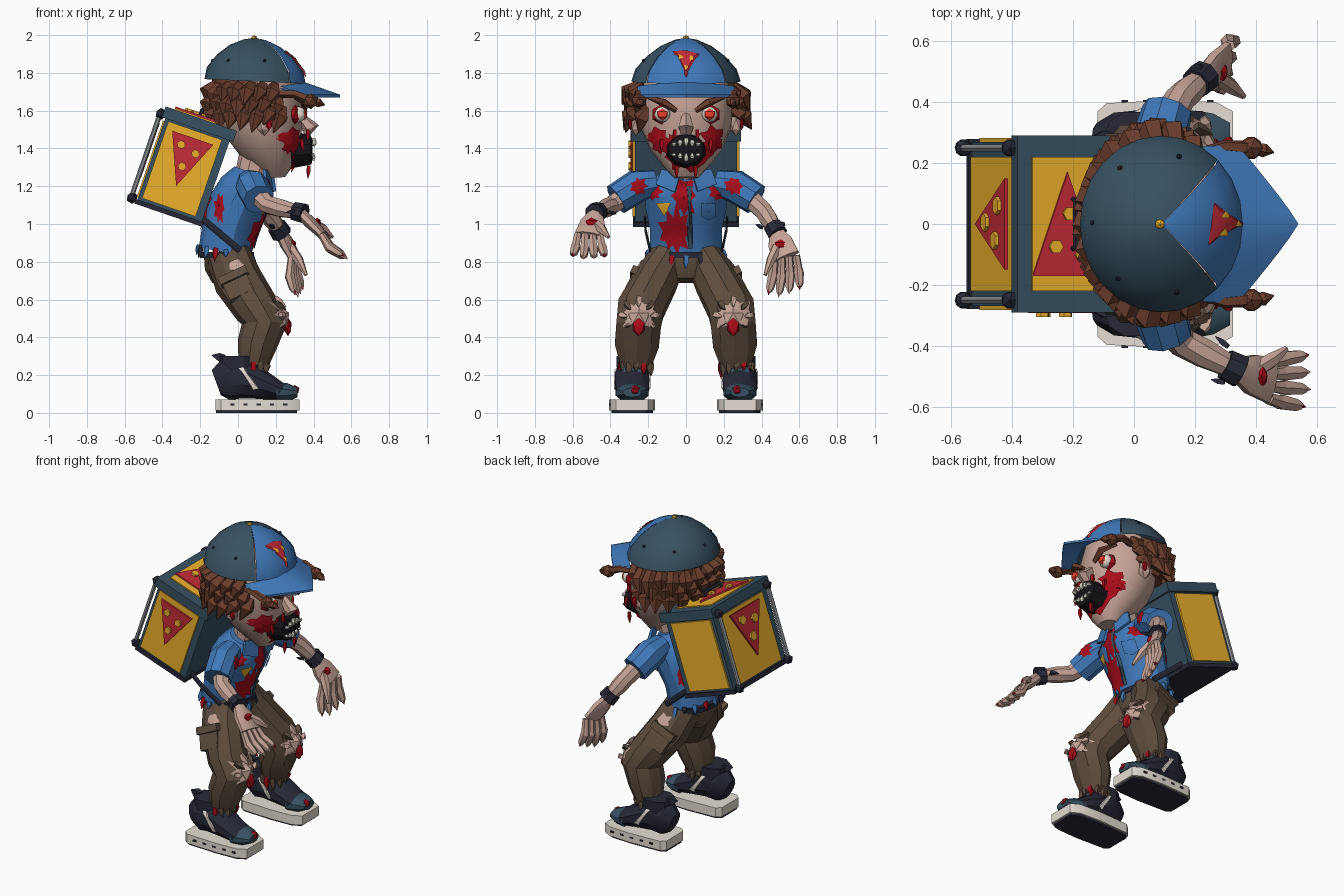
import bpy, bmesh, random
from math import sin, cos, pi, radians
from mathutils import Vector as V, Matrix
from mathutils.bvhtree import BVHTree

if "Cube" in bpy.data.objects:
    bpy.data.objects.remove(bpy.data.objects["Cube"])
random.seed(4)
rnd = random.uniform
HEX = dict(skin='C4A195', blue='4278B8', teal='3A5262', yellow='EDB030', red='C4303A', blood='A81420', hair='6B4030',
           pants='5E4E40', navy='2B2D3A', white='E4DDD2', black='1C1A1E', eye='E8402C', grey='8A8F92')
MATS = {}
for k, h in HEX.items():
    MATS[k] = bpy.data.materials.new(k)
    MATS[k].diffuse_color = [(int(h[i:i + 2], 16) / 255) ** 2.2 for i in (0, 2, 4)] + [1]

def mesh(name, verts, faces, col):
    me = bpy.data.meshes.new(name)
    me.from_pydata([tuple(v) for v in verts], [], faces)
    bm = bmesh.new(); bm.from_mesh(me)
    bmesh.ops.recalc_face_normals(bm, faces=bm.faces)
    bm.to_mesh(me); bm.free()
    me.materials.append(MATS[col])
    ob = bpy.data.objects.new(name, me)
    bpy.context.collection.objects.link(ob)
    return ob

def tube(name, pts, radii, n, col, side=(0, 1, 0)):
    P, vs, s = [V(p) for p in pts], [], V(side)
    for i, p in enumerate(P):
        t = (P[min(i + 1, len(P) - 1)] - P[max(i - 1, 0)]).normalized()
        a = (s - t * s.dot(t)).normalized(); b = t.cross(a)
        ra, rb = radii[i] if isinstance(radii[i], tuple) else (radii[i],) * 2
        vs += [p + a * ra * cos(2 * pi * (k + .5) / n) + b * rb * sin(2 * pi * (k + .5) / n) for k in range(n)]
    fs = [(i * n + k, i * n + (k + 1) % n, (i + 1) * n + (k + 1) % n, (i + 1) * n + k) for i in range(len(P) - 1) for k in range(n)]
    return mesh(name, vs, fs + [tuple(range(n)), tuple(range(len(vs) - n, len(vs)))], col)

def spike(name, a, b, r, col, n=5):
    a, b = V(a), V(b)
    side = (1, .2, .1) if abs((b - a).normalized().x) < .8 else (0, 1, 0)
    return tube(name, [a, a.lerp(b, .45), b], [r * .8, r, .002], n, col, side)

def plate(name, pts, M, th, col):
    n = len(pts)
    vs = [M @ V((x, y, z)) for z in (0, th) for x, y in pts]
    return mesh(name, vs, [tuple(range(n)), tuple(range(n, 2 * n))] + [(k, (k + 1) % n, n + (k + 1) % n, n + k) for k in range(n)], col)

def box(name, c, d, col, M=Matrix()):
    x, y = d[0] / 2, d[1] / 2
    return plate(name, [(-x, -y), (x, -y), (x, y), (-x, y)], M @ Matrix.Translation(V(c) - V((0, 0, d[2] / 2))), d[2], col)

def ball(name, c, r, col, sub=1, scale=(1, 1, 1)):
    bm = bmesh.new(); bmesh.ops.create_icosphere(bm, subdivisions=sub, radius=r)
    vs = [V(c) + V([a * b for a, b in zip(v.co, scale)]) for v in bm.verts]
    fs = [[v.index for v in f.verts] for f in bm.faces]; bm.free()
    return mesh(name, vs, fs, col)

def frame(M, o, ex, ey):
    ex, ey = V(ex), V(ey)
    return M @ Matrix.Translation(V(o)) @ Matrix((ex, ey, ex.cross(ey))).transposed().to_4x4()

def decal(name, target, d, pts, col, off=.007):  # patch projected on a part along d
    tree = BVHTree.FromPolygons([v.co for v in target.data.vertices], [p.vertices[:] for p in target.data.polygons])
    d, n, vs = V(d), len(pts), []
    c = (sum(p[0] for p in pts) / n, sum(p[1] for p in pts) / n)
    for t in (1, .66, .33, .02):
        for u, v in pts:
            u, v = c[0] + (u - c[0]) * t, c[1] + (v - c[1]) * t
            o = V((0, u, v)) if d.x else V((u, 0, v))
            hit = tree.ray_cast(o + d * 2, -d)[0] or tree.find_nearest(o + d * .3)[0]
            vs.append(hit + d * off)
    return mesh(name, vs, [(i * n + k, i * n + (k + 1) % n, (i + 1) * n + (k + 1) % n, (i + 1) * n + k) for i in range(3) for k in range(n)], col)

def splat(u, v, ru, rv, n=14):
    return [(u + ru * r * cos(2 * pi * k / n), v + rv * r * sin(2 * pi * k / n)) for k in range(n) for r in [rnd(.55, .8) if k % 2 else rnd(.85, 1.15)]]

def slice_sign(name, M, w, h):  # wedge with toppings, tip along -y
    plate(name, [(-w / 2, h / 2), (0, -h / 2), (w / 2, h / 2)], M, .012, 'red')
    for x, y in ((-.2, .3), (.18, .22), (-.02, -.1)):
        plate(name + '_topping', [(x * w + .1 * w * cos(k * pi / 3), y * h + .1 * w * sin(k * pi / 3)) for k in range(6)], M, .024, 'yellow')

# head and neck
tube('neck', [(.06, 0, 1.2), (.12, 0, 1.42)], [.09, .1], 10, 'skin')
head = tube('head', [(.2, 0, 1.245), (.195, 0, 1.31), (.175, 0, 1.4), (.135, 0, 1.52), (.12, 0, 1.64), (.1, 0, 1.78)],
            [(.065, .05), (.125, .11), (.195, .165), (.245, .212), (.255, .222), (.22, .21)], 14, 'skin')
decal('mouth_blood', head, (1, 0, 0), splat(0, 1.37, .16, .11, 18), 'blood', .02)
tube('nose', [(.32, 0, 1.58), (.385, 0, 1.51), (.35, 0, 1.48)], [.02, .045, .03], 6, 'skin')
tube('open_mouth', [(.28, 0, 1.39), (.385, 0, 1.395), (.395, 0, 1.395)], [(.11, .095), (.095, .08), (.07, .05)], 10, 'black')
for k in range(5):
    y = -.064 + .032 * k
    spike('upper_tooth', (.4, y, 1.455 - abs(y) * .4), (.405, y, 1.41), .016, 'white', 4)
    spike('lower_tooth', (.395, y, 1.335 + abs(y) * .4), (.4, y, 1.375), .015, 'white', 4)
for s in (1, -1):
    decal('cheek_blood', head, (1, 0, 0), splat(s * .15, 1.44, .08, .085), 'blood', .015)
    decal('jaw_blood', head, (0, s, 0), splat(.27, 1.42, .04, .06), 'blood')
    ball('eye_socket', (.3, s * .125, 1.58), .062, 'blood', 1, (.5, 1, .9))
    ball('eyeball', (.32, s * .125, 1.58), .042, 'white', 2)
    ball('iris', (.35, s * .125, 1.58), .032, 'eye', 1, (.6, 1, 1))
    tube('eyebrow', [(.35, s * .05, 1.6), (.355, s * .12, 1.645), (.3, s * .2, 1.67)], [.014, .022, .01], 5, 'hair', (0, 0, 1))
    ball('ear', (.14, s * .265, 1.53), .06, 'skin', 1, (.7, .6, 1.1))
    ball('ear_wound', (.165, s * .295, 1.53), .028, 'blood', 1, (.7, .4, 1.2))
    ball('front_lock', (.385, s * .25, 1.65), .042, 'hair')
    spike('front_lock_tip', (.4, s * .25, 1.65), (.46, s * .235, 1.63), .025, 'hair')
    tube('side_lock', [(.22, s * .23, 1.69), (.3, s * .255, 1.69), (.37, s * .25, 1.66)], [.022, .022, .025], 5, 'hair', (0, 0, 1))
    for z, y in ((1.5, .06), (1.31, .05), (1.45, .13)):
        spike('blood_drip', (.4 - y * .5, s * y, z), (.385 - y * .3, s * y, z - .07), .013, 'blood', 4)

# hair
tube('hair_mass', [(.03, 0, 1.55), (.03, 0, 1.65), (.06, 0, 1.76)], [(.235, .14), (.258, .175), (.235, .2)], 14, 'hair')
for row in range(3):
    for k in range(15):
        a = radians(60 + k * 17 + row * 6)
        c, d, f = cos(a), sin(a), rnd(.06, .1) * abs(sin(a)) - .01
        z = 1.73 - row * .06
        p, q = V((.09 + .215 * c, .25 * d, z)), V((.05 + .215 * c, (.26 + f) * d, z - rnd(.08, .13)))
        tube('hair_lock', [p, p.lerp(q, .45) + V((.02 * c, .022 * d, .01)), q], [.032, .045, .003], 5, 'hair', (1, .2, .1))

# cap
def dome(name, a0, a1, n, col):
    prof = [(.29, .268, 1.755), (.268, .255, 1.82), (.205, .2, 1.89), (.135, .135, 1.942), (.06, .06, 1.975), (.004, .004, 1.985)]
    vs = []
    for ry, rx, z in prof:
        for k in range(n + 1):
            a = radians(a0 + (a1 - a0) * k / n)
            vs.append((.09 + rx * cos(a), ry * sin(a), z - .012 * cos(a) * rx / .27))
    m = n + 1
    return mesh(name, vs, [(i * m + k, i * m + k + 1, (i + 1) * m + k + 1, (i + 1) * m + k) for i in range(5) for k in range(n)], col)
dome('cap_crown', 47, 313, 18, 'teal')
cap = dome('cap_front_panel', -46, 46, 6, 'blue')
ball('cap_button', (.085, 0, 1.985), .018, 'yellow', 1, (1, 1, .8))
for k in range(5):
    a = radians(75 + 52 * k)
    ball('cap_eyelet', (.09 + .225 * cos(a), .23 * sin(a), 1.865), .01, 'navy')
decal('cap_slice', cap, (1, 0, 0), [(-.07, 1.915), (0, 1.92), (.07, 1.9), (0, 1.775)], 'red', .01)
for y, z in ((-.03, 1.885), (.03, 1.88), (0, 1.83)):
    decal('cap_topping', cap, (1, 0, 0), splat(y, z, .016, .016, 6), 'yellow', .016)
vs = []
for lift in (0, -.014):
    for j in range(4):
        for k in range(13):
            u = k / 6 - 1; t = j / 3
            xi, xo = .09 + .265 * cos(u * 1.05), .54 - .2 * abs(u) ** 1.1
            zi = 1.75 - .02 * u * u
            vs.append((xi + (xo - xi) * t, .255 * u * (1 + .02 * t), zi + (1.685 - zi) * t + lift))
grid = [(o + j * 13 + k, o + j * 13 + k + 1, o + j * 13 + k + 14, o + j * 13 + k + 13) for o in (0, 52) for j in range(3) for k in range(12)]
mesh('cap_brim', vs, grid + [(39 + k, 40 + k, 92 + k, 91 + k) for k in range(12)], 'blue')

# shirt, collar, hem rags and blood
shirt = tube('shirt', [(-.07, 0, .85), (-.045, 0, .98), (.0, 0, 1.1), (.045, 0, 1.19), (.075, 0, 1.27)],
             [(.195, .14), (.195, .145), (.22, .155), (.22, .145), (.13, .1)], 14, 'blue')
decal('blood_stain', shirt, (1, 0, 0), splat(-.06, .96, .085, .13, 18), 'blood')
decal('blood_run', shirt, (1, 0, 0), splat(-.01, 1.15, .07, .12, 16), 'blood')
decal('shirt_placket', shirt, (1, 0, 0), [(.005, 1.2), (.03, 1.2), (.035, .87), (.01, .87)], 'teal', .011)
decal('chest_pocket', shirt, (1, 0, 0), [(.08, 1.11), (.16, 1.11), (.16, 1.04), (.12, 1.02), (.08, 1.04)], 'blue', .014)
decal('chest_badge', shirt, (1, 0, 0), [(-.16, 1.11), (-.08, 1.11), (-.115, 1.04)], 'yellow', .012)
decal('back_blood', shirt, (-1, 0, 0), splat(.02, 1.08, .12, .12), 'blood')
for s in (1, -1):
    decal('side_blood', shirt, (0, s, 0), splat(-.1, 1.08, .03, .09), 'blood')
    decal('shoulder_blood', shirt, (1, 0, 0), splat(s * .17, 1.17, .05, .05), 'blood')
    plate('collar_flap', [(0, 0), (.1, .02), (.13, -.06), (.03, -.1)], frame(Matrix(), (.175, s * .03, 1.27), (-.25, s, 0), (-.2, 0, 1)), .015, 'blue')
for k in range(16):
    a = 2 * pi * k / 16
    p = V((-.065 + .14 * cos(a), .195 * sin(a), .86 - .03 * cos(a)))
    spike('hem_rag', p, p + V((.015 * cos(a), .02 * sin(a), -rnd(.03, .07))), .018, ('blue', 'navy', 'blue', 'blood')[k % 4], 4)
tube('belt', [(-.058, 0, .82), (-.058, 0, .852)], [(.192, .142)] * 2, 14, 'navy')

# arms and hands
def arm(s, elbow, wrist, palm, tips, across, thumb):
    sg = 'left' if s > 0 else 'right'
    S, E, W, P, T, A = V((.09, s * .3, 1.17)), V(elbow), V(wrist), V(palm), V(tips), V(across)
    sl = tube(sg + '_sleeve', [(.06, s * .16, 1.22), (.075, s * .26, 1.2), (.11, s * .37, 1.13)], [.07, .09, .085], 9, 'blue', (1, 0, 0))
    decal('sleeve_blood', sl, (1, 0, 0), splat(s * .25, 1.2, .05, .05), 'blood')
    tube(sg + '_arm', [S, E, E.lerp(W, .4), W], [.058, .05, .05, .036], 8, 'skin', A)
    D = (W - E).normalized()
    tube(sg + '_wristband', [W - D * .035, W + D * .025], [.052, .056], 8, 'navy', A)
    for k in range(5):
        o = A * .06 * (k / 2 - 1)
        spike('wristband_rag', W - D * .03 + o, W - D * .08 + o * 1.2 + V((0, 0, -.02)), .013, 'navy', 4)
    tube(sg + '_palm', [W, W.lerp(P, .6), P + (P - W) * .35], [(.035, .03), (.07, .035), (.08, .026)], 8, 'skin', A)
    N = (P - W).normalized().cross(A)
    if N.x < 0: N = -N
    ball('palm_wound', P - (P - W) * .2 + N * .025, .036, 'blood', 1, (.6, 1, .8))
    K = P + (P - W) * .3
    for k in range(4):
        u = k / 1.5 - 1
        b, t = K + A * .06 * u, T + A * .085 * u - (T - K) * .12 * abs(u + .2)
        m = b.lerp(t, .5) - N * .02
        tube(sg + '_finger', [b, b.lerp(m, .8), m, m.lerp(t, .75), t], [.02, .023, .027, .022, .012], 6, 'skin', A)
        spike('fingernail', t - (t - m) * .2 + N * .006, t + (t - m) * .2, .01, 'blood' if k % 3 == 0 else 'skin', 4)
    th = V(thumb); b = W.lerp(P, .55)
    tube(sg + '_thumb', [b, b.lerp(th, .55) + N * .01, th], [.03, .026, .01], 6, 'skin', N)
arm(1, (.15, .41, 1.07), (.22, .475, .965), (.28, .515, .86), (.32, .52, .63), (.25, .95, .1), (.36, .42, .73))
arm(-1, (.16, -.39, 1.1), (.33, -.475, 1.06), (.42, -.505, .97), (.57, -.515, .82), (.1, .98, -.05), (.5, -.41, .93))

# trousers, legs and shoes
tube('trouser_seat', [(-.04, 0, .7), (-.05, 0, .77), (-.055, 0, .84)], [(.1, .1), (.175, .13), (.18, .13)], 12, 'pants')
for s in (1, -1):
    leg = tube('trouser_leg', [(-.05, s * .09, .83), (.0, s * .16, .7), (.1, s * .24, .55), (.14, s * .25, .47), (.1, s * .26, .36), (.08, s * .265, .25)],
               [(.1, .12), (.12, .13), (.13, .12), (.125, .12), (.122, .105), (.085, .078)], 10, 'pants')
    decal('knee_skin', leg, (1, 0, 0), splat(s * .25, .52, .115, .09, 16), 'skin', .014)
    ball('knee_cap', (.225, s * .25, .5), .065, 'skin', 1, (.8, 1, 1))
    ball('knee_wound', (.265, s * .25, .455), .035, 'blood', 1, (.6, 1, 1.4))
    for k in range(8):
        a = 2 * pi * k / 8
        spike('knee_tatter', (.225 - .03 * abs(sin(a)), s * .25 + .1 * cos(a), .52 + .09 * sin(a)), (.255, s * .25 + .06 * cos(a), .51 + .05 * sin(a)), .02, 'pants' if k % 2 else 'skin', 4)
    Mp = Matrix.Translation((.0, s * .275, .67)) @ Matrix.Rotation(radians(-25), 4, 'Y') @ Matrix.Rotation(s * .45, 4, 'X')
    box('cargo_pocket', (0, 0, 0), (.14, .05, .13), 'pants', Mp)
    box('pocket_flap', (0, s * .01, .055), (.16, .06, .045), 'pants', Mp)
    decal('thigh_tear', leg, (0, s, 0), splat(-.01, .78, .05, .04, 10), 'skin')
    tube('ankle', [(.07, s * .27, .36), (.05, s * .275, .2)], [.06, .055], 8, 'skin')
    for k in range(12):
        a = 2 * pi * k / 12
        p = V((.08 + .075 * cos(a), s * .265 + .08 * sin(a), .27))
        spike('cuff_tatter', p, p + V((0, 0, -rnd(.04, .09))), .02, 'blood' if k % 4 == 1 else 'pants', 4)
    F = Matrix.Translation((0, s * .285, 0))
    half = [(-.12, .085), (-.09, .112), (.12, .122), (.27, .115), (.325, .085)]
    out = half + [(x, -y) for x, y in half[::-1]]
    plate('shoe_tread', [(x * .96, y * .9) for x, y in out], F, .02, 'navy')
    plate('shoe_sole', out, F @ Matrix.Translation((0, 0, .012)), .06, 'white')
    for k in range(5):
        box('sole_notch', (-.03 + k * .07, s * .117, .045), (.022, .012, .01), 'navy', F)
    sh = [(-.115, .16), (-.06, .18), (.03, .185), (.12, .15), (.22, .115), (.29, .1)]
    shoe = tube('shoe_upper', [F @ V((x, 0, z)) for x, z in sh], [(.05, .07), (.085, .115), (.095, .11), (.095, .08), (.09, .05), (.06, .025)], 10, 'navy')
    tube('shoe_toe_cap', [F @ V((x, 0, .108)) for x in (.2, .26, .315)], [(.092, .055), (.082, .05), (.05, .025)], 10, 'teal')
    ball('toe_wound', (.3, s * .27, .12), .028, 'blood')
    tube('shoe_collar', [F @ V((.0, 0, .22)), F @ V((.0, 0, .3))], [(.085, .1), (.088, .1)], 10, 'navy')
    tube('shoe_tongue', [F @ V((.14, 0, .17)), F @ V((.1, 0, .29))], [(.06, .03), (.05, .02)], 6, 'teal')
    for sd in (1, -1):
        decal('shoe_stripe', shoe, (0, sd, 0), [(.0, .24), (.03, .24), (.11, .13), (.08, .12)], 'white')
    spike('heel_tab', (-.07, s * .285, .29), (-.14, s * .285, .305), .03, 'navy', 4)

# delivery box on the back, leaning with the body
M = Matrix.Translation((-.29, 0, 1.31)) @ Matrix.Rotation(radians(19), 4, 'Y')
box('delivery_box', (.01, 0, -.02), (.36, .54, .5), 'teal', M)
box('box_lid', (.01, 0, .235), (.4, .58, .06), 'teal', M)
box('box_base', (.01, 0, -.262), (.38, .56, .025), 'navy', M)
box('top_panel', (-.005, 0, .266), (.27, .44, .012), 'yellow', M)
slice_sign('top_slice', frame(M, (-.02, 0, .27), (-1, 0, 0), (0, -1, 0)), .24, .34)
tube('box_handle', [M @ V((.0, y, z)) for y, z in ((-.08, .27), (-.08, .31), (.08, .31), (.08, .27))], [.012] * 4, 5, 'navy', (1, 0, 0))
box('back_panel', (-.172, 0, -.025), (.012, .44, .43), 'yellow', M)
slice_sign('back_slice', frame(M, (-.19, 0, .02), (0, -1, 0), (0, 0, 1)), .3, .3)
slice_sign('side_slice', frame(M, (0, -.281, .02), (1, 0, 0), (0, 0, 1)), .23, .27)
for s in (1, -1):
    box('side_panel', (.0, s * .274, -.02), (.3, .016, .43), 'yellow', M)
    tube('back_post', [M @ V((-.205, s * .25, z)) for z in (-.25, .22)], [.013] * 2, 6, 'grey')
    for z in (-.25, .22):
        ball('post_corner', M @ V((-.2, s * .25, z)), .032, 'navy')
    tube('waist_strap', [(-.25, s * .22, 1.08), (-.12, s * .215, .97), (.01, s * .19, .86)], [(.006, .018)] * 3, 6, 'navy')

# soft shading with crisp edges
for o in bpy.context.scene.objects:
    o.select_set(True)
bpy.context.view_layer.objects.active = head
bpy.ops.object.shade_smooth_by_angle(angle=radians(28))

for m in bpy.data.materials:
    if m.users and not m.is_grease_pencil:
        m.use_nodes = True
        m.node_tree.nodes["Principled BSDF"].inputs["Base Color"].default_value = m.diffuse_color
